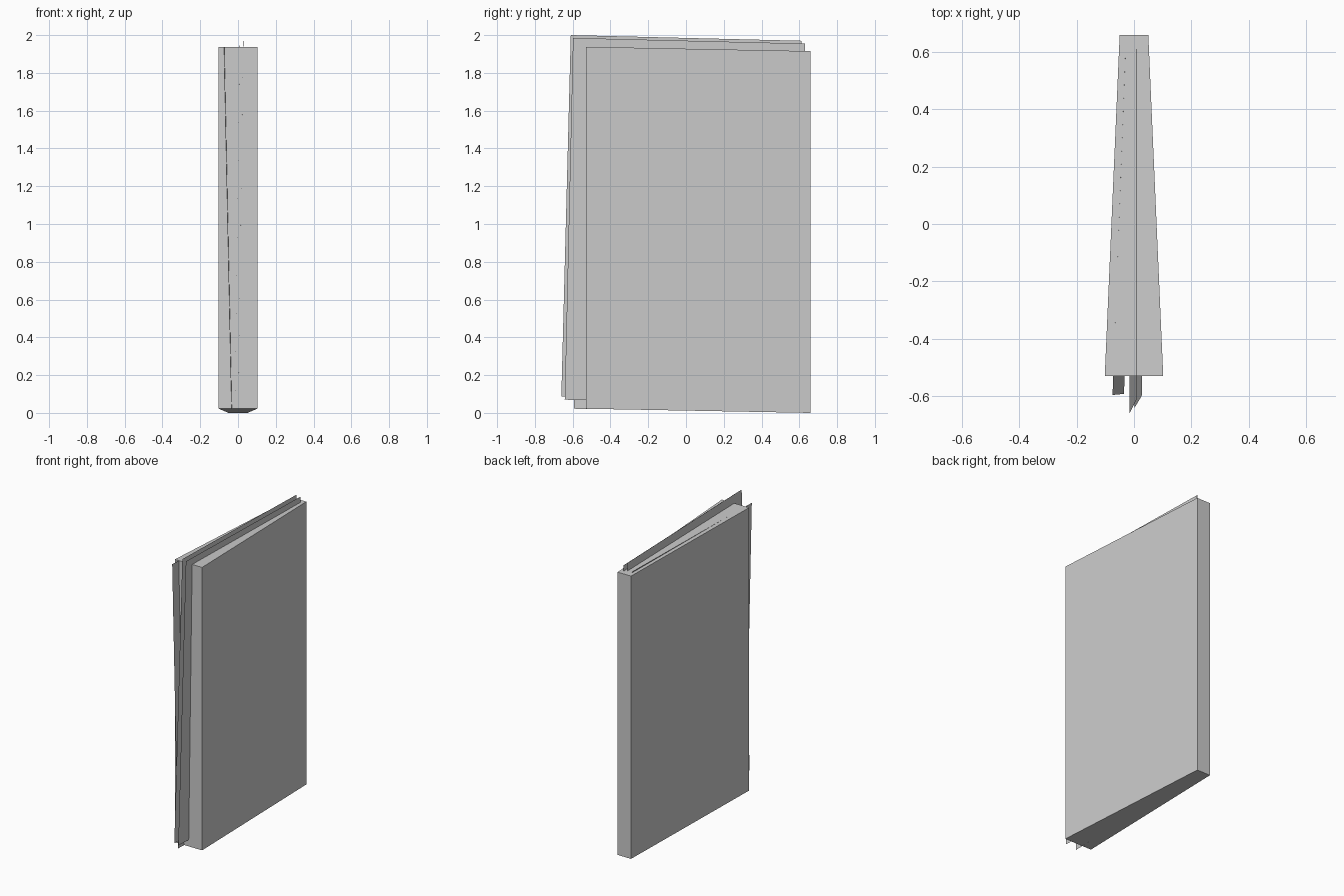
import bpy

if "Cube" in bpy.data.objects:
    bpy.data.objects.remove(bpy.data.objects["Cube"])


def mesh_object(name, verts, faces):
    mesh = bpy.data.meshes.new(name)
    mesh.from_pydata(verts, [], faces)
    mesh.update()
    obj = bpy.data.objects.new(name, mesh)
    bpy.context.collection.objects.link(obj)
    return obj


# Wedge-shaped folder body: (y, half width, bottom z, top z) at each end
ends = [(-0.53, 0.102, 0.022, 1.938), (0.66, 0.05, 0.0, 1.915)]
verts = []
for y, w, lo, hi in ends:
    verts += [(-w, y, lo), (w, y, lo), (w, y, hi), (-w, y, hi)]
sides = [(i, i + 4, (i + 1) % 4 + 4, (i + 1) % 4) for i in range(4)]
mesh_object("folder_body", verts, [(0, 1, 2, 3), (7, 6, 5, 4)] + sides)


def sheet(name, top_front, top_back, bottom_front):
    """Thin loose sheet; the fourth corner completes the parallelogram."""
    bottom_back = [b + t - f for b, t, f in zip(bottom_front, top_back, top_front)]
    return mesh_object(name, [bottom_front, bottom_back, top_back, top_front],
                       [(0, 1, 2, 3)])


# Loose sheets poking out of the open edge and the top
sheet("sheet_middle", (0.01, -0.61, 2.0), (0.01, 0.612, 1.97), (-0.015, -0.66, 0.088))
sheet("sheet_right", (0.028, -0.598, 1.985), (0.028, 0.63, 1.955), (0.002, -0.642, 0.07))
sheet("sheet_left", (-0.075, -0.597, 1.938), (-0.029, 0.62, 1.922), (-0.035, -0.593, 0.022))
